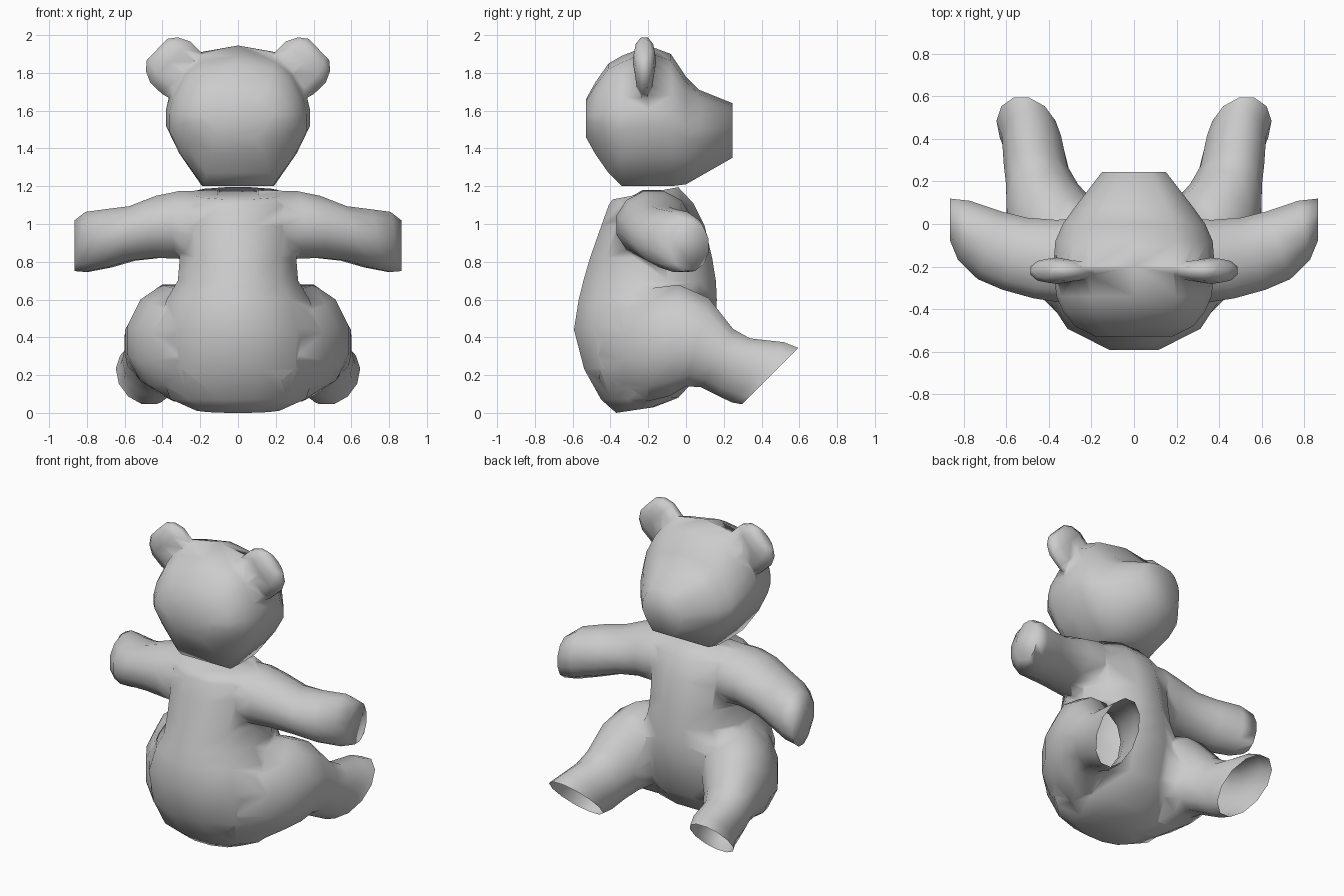
import bpy, bmesh, math
from mathutils import Vector

cube = bpy.data.objects.get("Cube")
if cube:
    bpy.data.objects.remove(cube)

grey = bpy.data.materials.new("plain grey")
grey.use_nodes = True
grey.diffuse_color = (0.6, 0.6, 0.6, 1)
grey.node_tree.nodes["Principled BSDF"].inputs["Base Color"].default_value = (0.6, 0.6, 0.6, 1)


def ring(c, u, v, n=12):
    """Rounded section around c, spanned by the half axes u and v."""
    c, u, v = Vector(c), Vector(u), Vector(v)
    angles = [2 * math.pi * (i + 0.5) / n for i in range(n)]
    return [c + (u * math.cos(a) + v * math.sin(a)) * 1.03 for a in angles]


def loft(name, rings):
    """Closed skin through a row of sections."""
    bm = bmesh.new()
    rows = [[bm.verts.new(p) for p in r] for r in rings]
    for a, b in zip(rows, rows[1:]):
        for i in range(len(a)):
            j = (i + 1) % len(a)
            bm.faces.new((a[i], a[j], b[j], b[i]))
    bm.faces.new(rows[0])
    bm.faces.new(rows[-1])
    bmesh.ops.recalc_face_normals(bm, faces=bm.faces)
    mesh = bpy.data.meshes.new(name)
    bm.to_mesh(mesh)
    bm.free()
    ob = bpy.data.objects.new(name, mesh)
    mesh.materials.append(grey)
    bpy.context.collection.objects.link(ob)
    return ob


def unite(base, parts):
    """Weld the parts onto the base as one skin."""
    bpy.context.view_layer.objects.active = base
    for p in parts:
        m = base.modifiers.new("weld", "BOOLEAN")
        m.operation, m.solver, m.object = "UNION", "EXACT", p
        bpy.ops.object.modifier_apply(modifier=m.name)
        bpy.data.objects.remove(p)


def smooth(ob, angle):
    bpy.ops.object.select_all(action="DESELECT")
    ob.select_set(True)
    bpy.context.view_layer.objects.active = ob
    bpy.ops.object.shade_smooth_by_angle(angle=math.radians(angle))


# Torso: half width, back y, front y, back z, front z of each section
torso = [(.22, -.37, -.17, .0, .03), (.36, -.45, -.04, .07, .08), (.42, -.54, .1, .23, .23),
         (.43, -.595, .16, .44, .48), (.38, -.57, .165, .6, .6), (.32, -.545, .16, .7, .7),
         (.31, -.51, .14, .82, .82), (.32, -.45, .1, .99, .99), (.32, -.41, .04, 1.1, 1.11),
         (.25, -.39, -.04, 1.13, 1.195)]
body = loft("body", [ring((0, (b + f) / 2, (zb + zf) / 2), (w, 0, 0), (0, (f - b) / 2, (zf - zb) / 2))
                     for w, b, f, zb, zf in torso])

# Limbs, mirrored left and right
limbs = []
for s in (1, -1):
    # Arm: centre, half depth, half height and slant of each section
    arm = [(.1, -.18, .99, .19, .19, .1), (.3, -.17, .995, .2, .18, .25), (.42, -.165, .985, .185, .165, .3),
           (.56, -.14, .95, .17, .145, .35), (.68, -.1, .925, .16, .155, .35),
           (.8, -.03, .905, .14, .16, .2), (.865, .02, .885, .1, .135, 0)]
    limbs.append(loft("arm", [ring((s * x, y, z), (-s * ry * k, ry, 0), (0, 0, rz))
                              for x, y, z, ry, rz, k in arm]))
    # Leg: centre, half width, then the y, z half axis of each section
    leg = [(.2, -.46, .35, .12, 0, .17), (.23, -.33, .35, .22, 0, .27), (.27, -.2, .36, .265, 0, .3),
           (.335, -.06, .385, .25, .02, .295), (.38, .06, .375, .22, .06, .235),
           (.425, .165, .29, .17, .085, .155), (.455, .25, .245, .15, .09, .15),
           (.475, .38, .215, .14, .14, .16), (.5, .445, .195, .14, .15, .15)]
    limbs.append(loft("leg", [ring((s * x, y, z), (s * w, 0, 0), (s * .03 * (y > .1), vy, vz))
                              for x, y, z, w, vy, vz in leg]))
unite(body, limbs)

# Open soles
bm = bmesh.new()
bm.from_mesh(body.data)
sole = Vector((0, 1, -1)).normalized()
bm.normal_update()
ends = [f for f in bm.faces if f.normal.dot(sole) > .95 and f.calc_center_median().y > .38]
bmesh.ops.delete(bm, geom=ends, context="FACES")
bm.to_mesh(body.data)
bm.free()
smooth(body, 100)

# Head: right half of the unit section, flat below and domed above
half = [(.5, -1), (.82, -.53), (1, -.15), (1, .1), (.94, .37), (.78, .7), (.55, .9)]
section = half + [(0, 1)] + [(-x, z) for x, z in reversed(half)]
# y, bottom z, top z, half width of each section from skull to muzzle
skull = [(-.53, 1.46, 1.66, .18), (-.48, 1.37, 1.75, .28), (-.41, 1.27, 1.85, .335),
         (-.34, 1.2, 1.89, .365), (-.2, 1.2, 1.945, .38), (-.08, 1.2, 1.9, .37),
         (0, 1.21, 1.78, .335), (.07, 1.25, 1.71, .285), (.245, 1.35, 1.64, .15)]
head = loft("head", [[Vector((w * a, y, (t + b) / 2 + (t - b) / 2 * c)) for a, c in section]
                     for y, b, t, w in skull])

# Ears: flat pads growing outwards from the skull
ears = []
for s in (1, -1):
    out, side = Vector((s * .72, 0, .69)), Vector((-s * .69, 0, .72))
    ear = [(-.14, .12, .04), (-.02, .155, .05), (.07, .155, .06), (.13, .125, .055), (.165, .08, .03)]
    ears.append(loft("ear", [ring(Vector((s * .31, -.22, 1.81)) + out * d, side * w, (0, t, 0), 10)
                             for d, w, t in ear]))
unite(head, ears)
smooth(head, 100)
